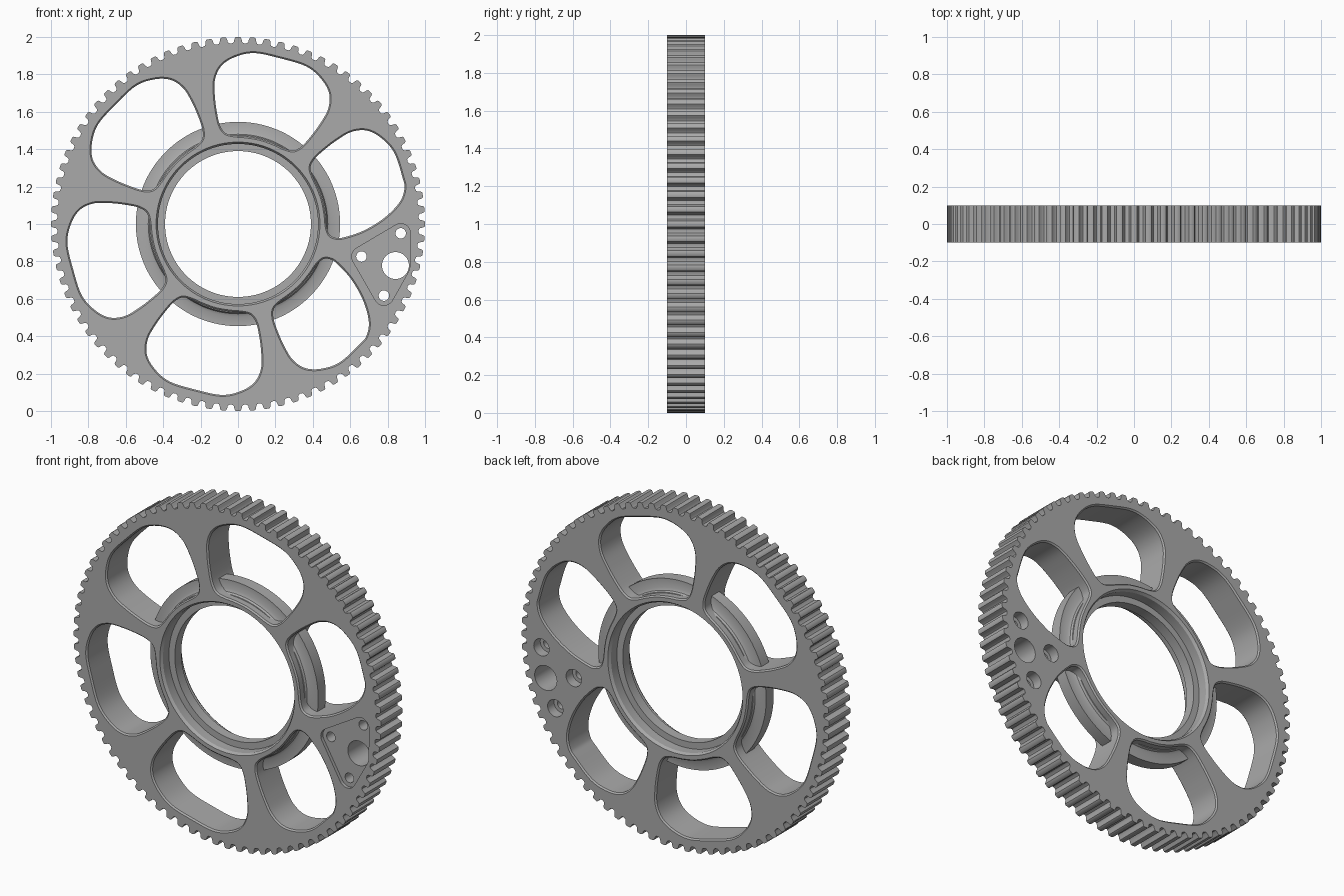
import bpy, bmesh, math
from math import sin, cos, pi, radians

if "Cube" in bpy.data.objects:
    bpy.data.objects.remove(bpy.data.objects["Cube"], do_unlink=True)

HALF = 0.1        # half thickness of the wheel
TEETH = 80

grey = bpy.data.materials.new("machined grey")
grey.use_nodes = True
COLOUR = (0.4, 0.4, 0.4, 1)
grey.diffuse_color = COLOUR
grey.node_tree.nodes["Principled BSDF"].inputs["Base Color"].default_value = COLOUR


def finish(name, bm):
    bmesh.ops.recalc_face_normals(bm, faces=bm.faces)
    mesh = bpy.data.meshes.new(name)
    bm.to_mesh(mesh)
    bm.free()
    mesh.materials.append(grey)
    obj = bpy.data.objects.new(name, mesh)
    bpy.context.collection.objects.link(obj)
    return obj


def skin(name, sections, ring=False):
    """Bridge (outline, y) sections; cap the ends, or close them into a ring."""
    bm = bmesh.new()
    rows = [[bm.verts.new((x, y, z + 1)) for x, z in pts] for pts, y in sections]
    pairs = list(zip(rows, rows[1:])) + ([(rows[-1], rows[0])] if ring else [])
    for a, b in pairs:
        for i in range(len(a)):
            j = (i + 1) % len(a)
            bm.faces.new((a[i], a[j], b[j], b[i]))
    if not ring:
        bm.faces.new(rows[0])
        bm.faces.new(rows[-1])
    return finish(name, bm)


def circle(r, cx=0, cz=0, n=128):
    return [(cx + r * cos(2 * pi * i / n), cz + r * sin(2 * pi * i / n)) for i in range(n)]


def polar(deg, r):
    return r * cos(radians(deg)), r * sin(radians(deg))


def smooth_loop(pts, steps=6):
    """Closed Catmull-Rom curve."""
    out, n = [], len(pts)
    for i in range(n):
        p = [pts[(i + k) % n] for k in (-1, 0, 1, 2)]
        for s in range(steps):
            t = s / steps
            out.append(tuple(
                0.5 * (2 * b + (c - a) * t + (2 * a - 5 * b + 4 * c - d) * t * t
                       + (3 * b - a - 3 * c + d) * t ** 3) for a, b, c, d in zip(*p)))
    return out


def grow(pts, d):
    """Offset a clockwise outline outward."""
    out, n = [], len(pts)
    for i, (x, z) in enumerate(pts):
        tx, tz = pts[(i + 1) % n][0] - pts[i - 1][0], pts[(i + 1) % n][1] - pts[i - 1][1]
        size = math.hypot(tx, tz)
        out.append((x - d * tz / size, z + d * tx / size))
    return out


# Toothed rim and disc
outline = []
tooth = [(-0.5, 0.966), (-0.36, 0.968), (-0.28, 0.976), (-0.25, 0.988), (-0.2, 0.997), (-0.12, 1.0)]
tooth += [(-f, r) for f, r in reversed(tooth[1:])]
for k in range(TEETH):
    outline += [polar(90 + (k + f) * 360 / TEETH, r) for f, r in tooth]
wheel = skin("toothed_wheel", [(outline, -HALF), (outline, HALF)])
cutters = []

# Windows between the spokes: half outlines as (angle from axis, radius)
wide = [(9, .918), (15.5, .893), (20.5, .85), (23.6, .78), (24.8, .69), (25.2, .6),
        (24.8, .535), (22.5, .492), (17, .474), (9, .47)]
narrow = [(3.5, .91), (7.8, .872), (13, .785), (18.4, .675), (22.7, .57),
          (23.5, .525), (22, .492), (17, .474), (9, .47)]
for k in range(6):
    axis = 15.5 + 60 * k
    left = narrow if k == 5 else wide
    right = narrow if k == 0 else wide
    half = [(axis - a, r) for a, r in right] + [(axis, .47)]
    half += [(axis + a, r) for a, r in reversed(left)] + [(axis, .914)]
    pts = smooth_loop([polar(a, r) for a, r in half])
    cutters.append(skin("window_cutter", [
        (grow(pts, .016), -HALF - .008), (pts, -HALF + .008),
        (pts, HALF - .008), (grow(pts, .016), HALF + .008)]))

# Bore with a chamfered seat on each side of a central lip
bore = [(.445, -.11), (.428, -.085), (.428, -.03), (.39, -.03)]
bore += [(r, -y) for r, y in reversed(bore)]
cutters.append(skin("bore_cutter", [(circle(r), y) for r, y in bore]))

# Mounting pad: shallow front pocket, one large hole, three counterbored holes
screws = [(.87, -.05), (.66, -.174), (.78, -.383)]
big = (.842, -.222)
bm = bmesh.new()
for (cx, cz), r in [(s, .052) for s in screws] + [(big, .077)]:
    for x, z in circle(r, cx, cz, 40):
        for y in (-HALF - .02, -HALF + .02):
            bm.verts.new((x, y, z + 1))
hull = bmesh.ops.convex_hull(bm, input=bm.verts)
bmesh.ops.delete(bm, geom=list({g for g in hull["geom_interior"] + hull["geom_unused"]
                                if isinstance(g, bmesh.types.BMVert)}), context="VERTS")
bmesh.ops.dissolve_limit(bm, angle_limit=0.01, verts=bm.verts, edges=bm.edges)
cutters.append(finish("pocket_cutter", bm))
cutters.append(skin("hole_cutter", [(circle(.072, *big, 48), y) for y in (-.15, .15)]))
for s in screws:
    cutters.append(skin("screw_cutter", [
        (circle(r, *s, 32), y) for r, y in [(.028, -.15), (.028, .04), (.05, .04), (.05, .15)]]))

bpy.context.view_layer.objects.active = wheel
for cutter in cutters:
    cutter.hide_render = True
    mod = wheel.modifiers.new("cut", "BOOLEAN")
    mod.operation, mod.solver, mod.object = "DIFFERENCE", "EXACT", cutter
    bpy.ops.object.modifier_apply(modifier=mod.name)
    bpy.data.objects.remove(cutter, do_unlink=True)

# Stiffening fin around the hub, filleted into the hub wall
fin = [(.455, -.06), (.474, -.055), (.48, -.043), (.495, -.035), (.546, -.035)]
fin += [(r, -y) for r, y in reversed(fin)]
hub_fin = skin("hub_fin", [(circle(r), y) for r, y in fin], ring=True)

for obj in (wheel, hub_fin):
    bpy.ops.object.select_all(action="DESELECT")
    obj.select_set(True)
    bpy.context.view_layer.objects.active = obj
    bpy.ops.object.shade_smooth_by_angle(angle=radians(32))
